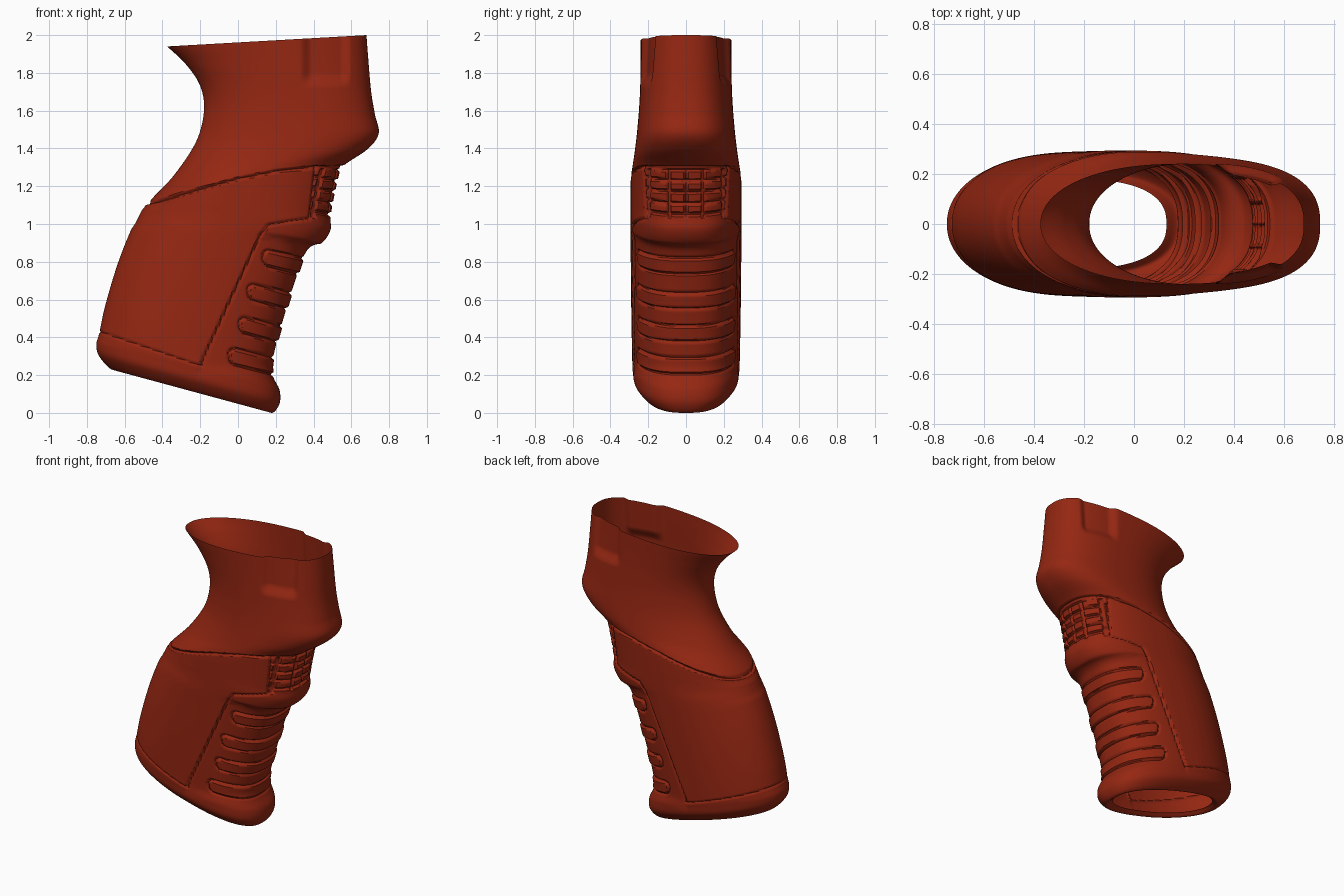
import bpy, bmesh, math
from mathutils import Vector

if "Cube" in bpy.data.objects:
    bpy.data.objects.remove(bpy.data.objects["Cube"])

AROUND, ROWS = 320, 290

# Cross-sections from base to rim: back x, back z, front x, front z, half width, arch
SECTIONS = [
    (-.62, .24, .13, .04, .18, 0), (-.67, .23, .18, .0, .21, 0),
    (-.735, .30, .22, .05, .27, 0), (-.75, .36, .22, .12, .283, 0),
    (-.735, .42, .185, .20, .285, 0), (-.705, .56, .20, .32, .288, 0),
    (-.64, .78, .255, .52, .291, 0), (-.57, .96, .325, .74, .293, 0),
    (-.54, 1.01, .375, .86, .294, .01), (-.52, 1.05, .45, .905, .294, .02),
    (-.51, 1.07, .49, .97, .294, .03), (-.495, 1.09, .49, 1.04, .294, .04),
    (-.48, 1.11, .54, 1.28, .292, .05), (-.45, 1.14, .56, 1.31, .288, .045),
    (-.33, 1.27, .69, 1.40, .275, .02), (-.22, 1.44, .745, 1.48, .262, 0),
    (-.18, 1.60, .725, 1.58, .25, 0), (-.20, 1.73, .705, 1.70, .243, 0),
    (-.28, 1.85, .69, 1.87, .24, 0), (-.375, 1.94, .68, 2.0, .24, 0),
]

# Seams seen from the side (x, z)
HOOD_SEAM = [(-.52, 1.105), (-.4, 1.13), (-.2, 1.185), (0, 1.24),
             (.2, 1.28), (.4, 1.3), (.6, 1.3)]
PANEL_SEAM = [(-.2, .25), (.12, .94), (.16, .995), (.38, 1.03), (.41, 1.3)]
BASE_SEAM = [(-.78, .445), (-.2, .25)]
SHELF_SEAM = [(.12, .94), (.25, .925), (.42, .885)]
BAR_STARTS = [(.14, .82), (.06, .64), (.015, .465), (-.04, .30)]


def clamp(v):
    return max(0.0, min(1.0, v))


def ramp(v, width):
    v = clamp(.5 + v / width)
    return v * v * (3 - 2 * v)


def seam_distance(x, z, path):
    best = 9.0
    for (ax, az), (bx, bz) in zip(path, path[1:]):
        dx, dz = bx - ax, bz - az
        t = clamp(((x - ax) * dx + (z - az) * dz) / (dx * dx + dz * dz))
        best = min(best, math.hypot(x - ax - t * dx, z - az - t * dz))
    return best


def groove(distance, depth, width=.011):
    return -depth * clamp(1 - distance / width)


def bar_distance(x, z, start):
    """Signed distance to a rounded finger bar running forward and down."""
    along, up = x - start[0], z - start[1] + .23 * (x - start[0])
    qx, qz = .03 - along, abs(up) - .008
    return math.hypot(max(qx, 0), max(qz, 0)) + min(max(qx, qz), 0) - .03


def relief(x, y, z):
    """Height of the surface detail, measured along the normal."""
    h = groove(seam_distance(x, z, HOOD_SEAM), .014)
    h += groove(seam_distance(x, z, PANEL_SEAM), .012)
    h += groove(seam_distance(x, z, BASE_SEAM), .008, .009)
    h += groove(seam_distance(x, z, SHELF_SEAM), .005, .02)
    # Recessed finger panel with its bars
    edge = x - (-.2 + (z - .25) * .464)
    shelf = .925 - .2 * max(0, x - .2) - z
    h -= .008 * ramp(edge, .02) * ramp(shelf, .03) * ramp(z - .22, .08)
    if .12 < z < .92 and x > -.1:
        d = min(bar_distance(x, z, s) for s in BAR_STARTS)
        h += .008 * ramp(-d, .012) + groove(abs(d - .006), .012)
    # Tiled grip patch
    if 1.0 < z < 1.32 and x > .36:
        patch = min(x - .385 - (z - 1.03) * .1, z - 1.035, 1.29 - z)
        row = (z + .2 * (x - .54) - 1.04) / .0615
        gap_z = (.5 - abs(row % 1 - .5)) * .0615 - .008
        gap_y = min(abs(abs(y) - c) for c in (0, .093, .2)) - .009
        h += ramp(patch, .012) * (.018 * ramp(min(gap_z, gap_y), .008) - .018)
    return h


def spline(keys, knots, t):
    """Smooth curve through unevenly spaced keys."""
    i = 0
    while i < len(keys) - 2 and t > knots[i + 1]:
        i += 1
    last, span = len(keys) - 1, knots[i + 1] - knots[i]
    u = (t - knots[i]) / span
    a, b, c, d = max(i - 1, 0), i, i + 1, min(i + 2, last)
    out = []
    for k in range(len(keys[0])):
        m0 = (keys[c][k] - keys[a][k]) / (knots[c] - knots[a]) * span
        m1 = (keys[d][k] - keys[b][k]) / (knots[d] - knots[b]) * span
        p, q = keys[b][k], keys[c][k]
        out.append(p + u * (m0 + u * (3 * (q - p) - 2 * m0 - m1
                                      + u * (2 * (p - q) + m0 + m1))))
    return out


def power(v, e):
    return math.copysign(abs(v) ** e, v)


# Knots spaced mainly by the front outline, where the detail is
knots = [0.0]
for p, q in zip(SECTIONS, SECTIONS[1:]):
    knots.append(knots[-1] + math.hypot(q[2] - p[2], q[3] - p[3])
                 + .25 * math.hypot(q[0] - p[0], q[1] - p[1]))

# Loft the shell
bm = bmesh.new()
rings = []
for r in range(ROWS + 1):
    bx, bz, fx, fz, width, arch = spline(SECTIONS, knots, knots[-1] * r / ROWS)
    ring = []
    for k in range(AROUND):
        angle = 2 * math.pi * k / AROUND
        c, s = math.cos(angle), math.sin(angle)
        e = 2 / 2.5 if c > 0 else 2 / 2.1
        f = power(c, e)
        x = (bx + fx) / 2 + f * (fx - bx) / 2
        z = (bz + fz) / 2 + f * (fz - bz) / 2 + arch * (1 - f * f)
        ring.append(bm.verts.new((x, width * power(s, e), z)))
    rings.append(ring)
for low, high in zip(rings, rings[1:]):
    for k in range(AROUND):
        n = (k + 1) % AROUND
        bm.faces.new((low[k], low[n], high[n], high[k]))
bm.normal_update()

# Press the detail into the shell
moves = []
for v in bm.verts:
    x, y, z = v.co
    move = v.normal * relief(x, y, z)
    # Shallow scallop near the rim on each side
    dip = ramp(.105 - abs(x - .465), .06) * ramp(z - 1.76, .08)
    move += Vector((0, -math.copysign(min(.03, abs(y) * .2), y) * dip, 0))
    moves.append(move)
for v, move in zip(bm.verts, moves):
    v.co += move

mesh = bpy.data.meshes.new("grip_shell")
bm.to_mesh(mesh)
bm.free()
grip = bpy.data.objects.new("grip_shell", mesh)
bpy.context.collection.objects.link(grip)

# Colour
red = bpy.data.materials.new("dark_red")
red.use_nodes = True
colour = (.30, .02, .006, 1)
red.diffuse_color = colour
red.node_tree.nodes["Principled BSDF"].inputs["Base Color"].default_value = colour
mesh.materials.append(red)

bpy.context.view_layer.objects.active = grip
grip.select_set(True)
bpy.ops.object.shade_smooth_by_angle(angle=math.radians(40))
